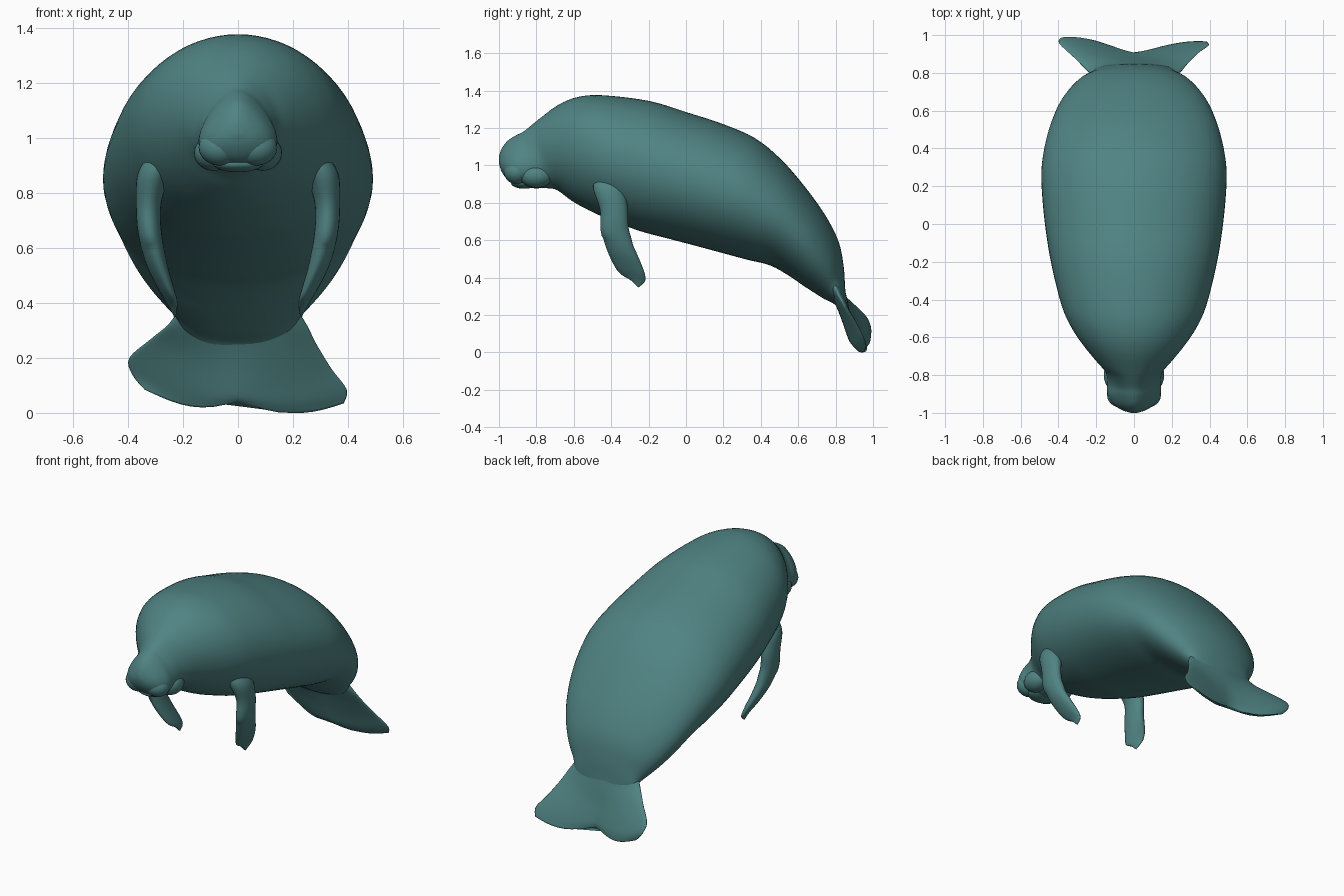
import bpy, bmesh, math
from mathutils import Vector

skin = bpy.data.materials.new("sea green skin")
skin.diffuse_color = (0.08, 0.225, 0.225, 1)


def resample(rows, steps):
    """Catmull-Rom interpolation of parameter rows."""
    out = []
    n = len(rows)
    for i in range(n - 1):
        p = [rows[max(0, min(n - 1, i + k))] for k in (-1, 0, 1, 2)]
        for s in range(steps):
            t = s / steps
            out.append([0.5 * (2 * b + (c - a) * t + (2 * a - 5 * b + 4 * c - d) * t * t
                               + (3 * b - a - 3 * c + d) * t ** 3)
                        for a, b, c, d in zip(*p)])
    out.append(list(rows[-1]))
    return out


def finish(name, bm):
    bmesh.ops.recalc_face_normals(bm, faces=bm.faces[:])
    me = bpy.data.meshes.new(name)
    bm.to_mesh(me)
    bm.free()
    me.materials.append(skin)
    for f in me.polygons:
        f.use_smooth = True
    ob = bpy.data.objects.new(name, me)
    bpy.context.collection.objects.link(ob)
    return ob


def loft(name, rows, section, sides=40, steps=4):
    """Skin closed rings; section(row, angle) gives one ring point."""
    bm = bmesh.new()
    rings = [[bm.verts.new(section(r, 2 * math.pi * k / sides)) for k in range(sides)]
             for r in resample(rows, steps)]
    for a, b in zip(rings, rings[1:]):
        for k in range(sides):
            j = (k + 1) % sides
            bm.faces.new((a[k], a[j], b[j], b[k]))
    bm.faces.new(rings[0])
    bm.faces.new(rings[-1])
    return finish(name, bm)


def blob(name, loc, size):
    bm = bmesh.new()
    bmesh.ops.create_uvsphere(bm, u_segments=24, v_segments=16, radius=1)
    for v in bm.verts:
        v.co = Vector([c * s + l for c, s, l in zip(v.co, size, loc)])
    return finish(name, bm)


# Body and head: top y, top z, bottom y, bottom z, half width, pear factor
body = [
    (-1.0, 1.05, -1.0, 1.01, 0.015, 0.3),
    (-0.985, 1.09, -0.985, 0.965, 0.06, 0.35),
    (-0.955, 1.13, -0.95, 0.92, 0.105, 0.38),
    (-0.91, 1.16, -0.89, 0.893, 0.133, 0.38),
    (-0.87, 1.18, -0.82, 0.878, 0.136, 0.3),
    (-0.82, 1.22, -0.75, 0.878, 0.15, 0.15),
    (-0.77, 1.26, -0.69, 0.868, 0.195, 0.05),
    (-0.68, 1.325, -0.61, 0.81, 0.265, 0),
    (-0.58, 1.365, -0.52, 0.76, 0.33, 0),
    (-0.45, 1.375, -0.42, 0.715, 0.382, 0),
    (-0.2, 1.345, -0.25, 0.65, 0.435, 0),
    (0.0, 1.285, -0.1, 0.61, 0.465, 0),
    (0.2, 1.22, 0.07, 0.565, 0.485, 0),
    (0.37, 1.145, 0.2, 0.53, 0.49, 0),
    (0.5, 1.04, 0.33, 0.495, 0.472, 0),
    (0.6, 0.93, 0.45, 0.465, 0.442, 0),
    (0.7, 0.80, 0.55, 0.41, 0.40, 0),
    (0.77, 0.69, 0.63, 0.355, 0.35, 0),
    (0.82, 0.58, 0.70, 0.31, 0.29, 0),
    (0.843, 0.46, 0.74, 0.285, 0.235, 0),
    (0.85, 0.36, 0.79, 0.26, 0.2, 0),
    (0.855, 0.28, 0.825, 0.22, 0.12, 0),
]


def body_section(r, a):
    yt, zt, yb, zb, w, p = r
    s = math.sin(a)
    return (w * math.cos(a) * (1 - p * s),
            (yt + yb) / 2 + s * (yt - yb) / 2,
            (zt + zb) / 2 + s * (zt - zb) / 2)


loft("body", body, body_section, sides=64)

# Tail fluke: left x y z, centre y z, right x y z, half thickness, lobe droop
tail = [
    (-0.20, 0.775, 0.40, 0.79, 0.37, 0.20, 0.775, 0.40, 0.05, 0),
    (-0.25, 0.815, 0.325, 0.83, 0.27, 0.25, 0.81, 0.32, 0.035, 0.0),
    (-0.315, 0.88, 0.27, 0.857, 0.18, 0.285, 0.85, 0.25, 0.026, 0.01),
    (-0.395, 0.955, 0.20, 0.877, 0.11, 0.34, 0.905, 0.16, 0.022, 0.02),
    (-0.385, 0.985, 0.14, 0.89, 0.065, 0.395, 0.945, 0.085, 0.018, 0.03),
    (-0.34, 0.985, 0.085, 0.896, 0.045, 0.385, 0.965, 0.035, 0.008, 0.04),
]


def tail_section(r, a):
    u = math.cos(a)
    side = r[0:3] if u < 0 else r[5:8]
    m = abs(u)
    th = r[8] * math.sin(a)
    bulge = math.sin(math.pi * m)
    e = m * m * (3 - 2 * m) * 0.5 + m * 0.5
    return (side[0] * m,
            r[3] + (side[1] - r[3]) * e + th * 0.95 + 0.35 * r[9] * bulge,
            max(0, r[4] + (side[2] - r[4]) * e + th * 0.3 - r[9] * bulge))


loft("tail_fluke", tail, tail_section, sides=48)

# Flippers: centre x y z, half thickness, half breadth
flipper = [
    (0.27, -0.42, 0.94, 0.05, 0.07),
    (0.305, -0.41, 0.87, 0.06, 0.085),
    (0.325, -0.385, 0.76, 0.046, 0.074),
    (0.32, -0.38, 0.65, 0.043, 0.076),
    (0.295, -0.343, 0.54, 0.038, 0.084),
    (0.26, -0.305, 0.45, 0.028, 0.082),
    (0.238, -0.285, 0.40, 0.018, 0.066),
    (0.23, -0.275, 0.367, 0.006, 0.02),
]
for side, sign in (("left", -1), ("right", 1)):
    loft(side + "_flipper", flipper,
         lambda r, a: (sign * (r[0] + r[3] * math.cos(a)), r[1] + r[4] * math.sin(a),
                       r[2] - 0.02 * math.sin(a) * (r[2] < 0.6)), sides=24)
    # Upper lip pads and cheeks
    blob(side + "_lip_pad", (sign * 0.065, -0.905, 0.965), (0.078, 0.068, 0.066))
    blob(side + "_cheek", (sign * 0.09, -0.80, 0.945), (0.07, 0.09, 0.065))

# Lower lip
blob("lower_lip", (0, -0.865, 0.905), (0.09, 0.07, 0.03))
